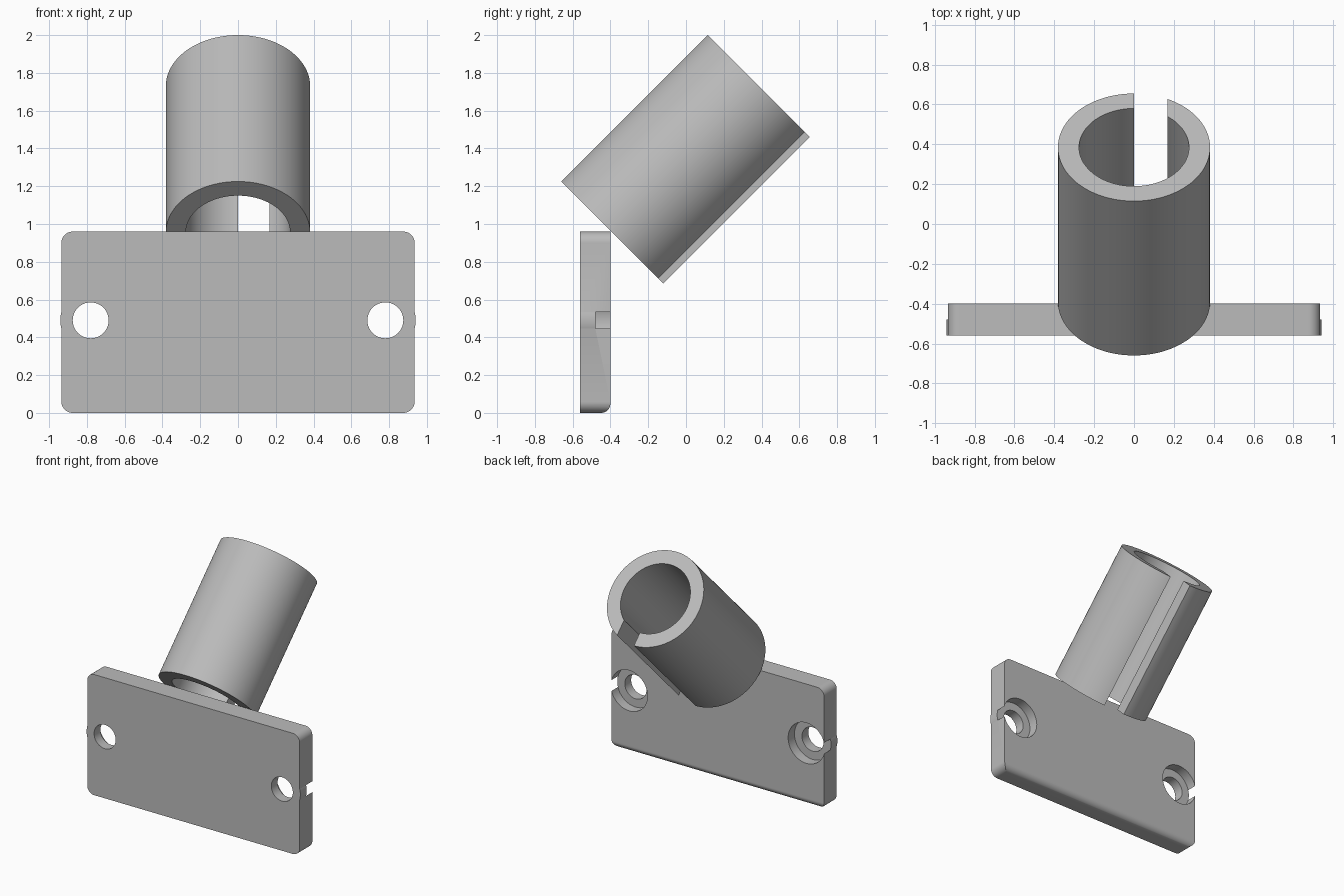
import bpy, math
from mathutils import Matrix, Vector

if "Cube" in bpy.data.objects:
    bpy.data.objects.remove(bpy.data.objects["Cube"])

grey = bpy.data.materials.new("plain grey")
grey.use_nodes = True
colour = (0.5, 0.5, 0.5, 1)
grey.diffuse_color = colour
grey.node_tree.nodes["Principled BSDF"].inputs["Base Color"].default_value = colour


def box(name, low, high):
    low, high = Vector(low), Vector(high)
    bpy.ops.mesh.primitive_cube_add(size=1)
    ob = bpy.context.object
    ob.name = name
    ob.data.transform(Matrix.Translation((low + high) / 2) @ Matrix.Diagonal((high - low).to_4d()))
    ob.data.materials.append(grey)
    return ob


def cylinder(name, radius, depth, matrix):
    bpy.ops.mesh.primitive_cylinder_add(vertices=96, radius=radius, depth=depth)
    ob = bpy.context.object
    ob.name = name
    ob.data.transform(matrix)
    ob.data.materials.append(grey)
    return ob


def apply_modifier(ob, mod):
    bpy.context.view_layer.objects.active = ob
    bpy.ops.object.modifier_apply(modifier=mod.name)


def combine(ob, tool, operation):
    mod = ob.modifiers.new("cut", "BOOLEAN")
    mod.operation, mod.solver, mod.object = operation, "EXACT", tool
    apply_modifier(ob, mod)
    bpy.data.objects.remove(tool)


def round_edges(ob, width, rule):
    """Bevel only the edges whose midpoint and direction satisfy the rule."""
    weights = ob.data.attributes.new("bevel_weight_edge", "FLOAT", "EDGE")
    for e in ob.data.edges:
        a, b = (ob.data.vertices[i].co for i in e.vertices)
        weights.data[e.index].value = float(rule((a + b) / 2, b - a))
    mod = ob.modifiers.new("round", "BEVEL")
    mod.limit_method, mod.width, mod.segments = "WEIGHT", width, 12
    apply_modifier(ob, mod)


def smooth(ob):
    bpy.ops.object.select_all(action="DESELECT")
    ob.select_set(True)
    bpy.context.view_layer.objects.active = ob
    bpy.ops.object.shade_smooth_by_angle(angle=math.radians(30))


# Mounting plate with rounded corners and a rounded lower back edge
front, middle, back = -0.56, -0.48, -0.40
half_width, height = 0.935, 0.96
plate = box("mounting_plate", (-half_width, front, 0), (half_width, back, height))
round_edges(plate, 0.06, lambda mid, d: abs(d.y) > 0.1)
envelope = box("envelope", (-1, -1, 0), (1, back, 1))
round_edges(envelope, 0.05, lambda mid, d: mid.z < 0.01 and mid.y > back - 0.01)
combine(plate, envelope, "INTERSECT")

# Screw holes: thin boss in front, wide recess behind, both breaking the side edge
for side in (-1, 1):
    def bore(name, radius, y0, y1):
        place = Matrix.Translation((side * 0.78, (y0 + y1) / 2, 0.49))
        return cylinder(name, radius, y1 - y0, place @ Matrix.Rotation(math.pi / 2, 4, "X"))
    combine(plate, bore("boss", 0.161, front, middle), "UNION")
    combine(plate, bore("recess", 0.161, middle, back + 0.1), "DIFFERENCE")
    combine(plate, bore("screw_hole", 0.095, front - 0.1, back + 0.1), "DIFFERENCE")
smooth(plate)

# Tilted tube, open at both ends, with a lengthwise slot on its underside
tilt = Matrix.Translation((0, -0.0025, 1.3425)) @ Matrix.Rotation(math.radians(-45), 4, "X")
tube = cylinder("slotted_tube", 0.382, 1.096, Matrix())
combine(tube, cylinder("tube_bore", 0.276, 1.4, Matrix()), "DIFFERENCE")
combine(tube, box("slot", (0, 0.1, -0.7), (0.167, 0.6, 0.7)), "DIFFERENCE")
tube.data.transform(tilt)
smooth(tube)
